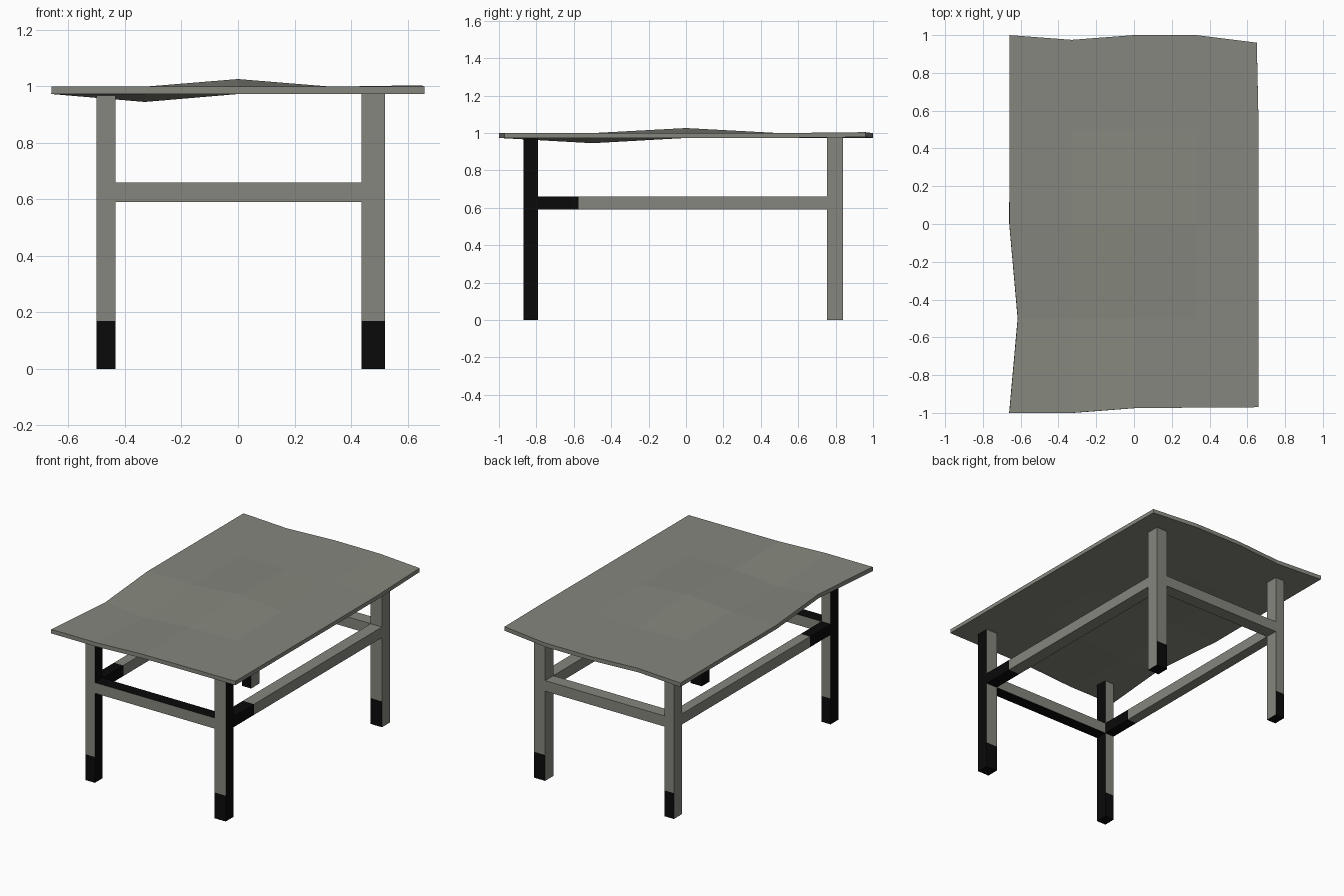
import bpy, bmesh
from mathutils import Vector

if "Cube" in bpy.data.objects:
    bpy.data.objects.remove(bpy.data.objects["Cube"])


def material(name, rgb):
    m = bpy.data.materials.new(name)
    m.diffuse_color = (*rgb, 1)
    m.use_nodes = True
    m.node_tree.nodes["Principled BSDF"].inputs["Base Color"].default_value = m.diffuse_color
    return m


GREY = material("weathered grey", (0.235, 0.24, 0.205))
BLACK = material("black", (0.003, 0.003, 0.003))
FOOT_Z, FRONT_Y = 0.17, -0.575   # where the black paint ends


def finish(name, bm):
    bmesh.ops.recalc_face_normals(bm, faces=bm.faces)
    me = bpy.data.meshes.new(name)
    bm.to_mesh(me)
    bm.free()
    me.materials.append(GREY)
    me.materials.append(BLACK)
    ob = bpy.data.objects.new(name, me)
    bpy.context.collection.objects.link(ob)
    return ob


def beam(name, xs, ys, zs):
    """Box cut at the paint lines; black is chosen by face direction and position."""
    bm = bmesh.new()
    bmesh.ops.create_cube(bm, size=1)
    for v in bm.verts:
        v.co = Vector([(r[0] + r[1]) / 2 + c * (r[1] - r[0])
                       for c, r in zip(v.co, (xs, ys, zs))])
    for co, no in (((0, 0, FOOT_Z), (0, 0, 1)), ((0, FRONT_Y, 0), (0, 1, 0))):
        bmesh.ops.bisect_plane(bm, geom=bm.verts[:] + bm.edges[:] + bm.faces[:],
                               plane_co=co, plane_no=no)
    bm.normal_update()
    for f in bm.faces:
        c = f.calc_center_median()
        if abs(f.normal.y) > 0.5:
            black = c.z < FOOT_Z
        else:
            black = c.y < FRONT_Y or c.z < 0.02
        f.material_index = int(black)
    return finish(name, bm)


# Warped table top: 4 x 4 grid with a few shifted points, then thickened
warp = {(0, 1): (0.045, 0, 0), (1, 1): (0, 0, -0.028), (2, 2): (0, 0, 0.027),
        (1, 4): (0, -0.025, 0), (4, 4): (-0.01, -0.04, 0.005),
        (2, 0): (0, 0.025, 0), (3, 0): (0, 0.028, 0), (4, 0): (0, 0.03, 0)}
bm = bmesh.new()
bmesh.ops.create_grid(bm, x_segments=4, y_segments=4, size=1)
for v in bm.verts:
    key = (round((v.co.x + 1) * 2), round((v.co.y + 1) * 2))
    v.co = Vector((v.co.x * 0.66, v.co.y, 0.999)) + Vector(warp.get(key, (0, 0, 0)))
top = finish("table_top", bm)
sol = top.modifiers.new("thickness", "SOLIDIFY")
sol.thickness, sol.offset = 0.026, -1

# Legs
LX, RX = (-0.50, -0.433), (0.438, 0.52)
FY, BY = (-0.87, -0.79), (0.755, 0.84)
for side, xs in (("left", LX), ("right", RX)):
    for end, ys in (("front", FY), ("back", BY)):
        beam(f"{end}_{side}_leg", xs, ys, (0, 0.98))

# Rails between the legs
RAIL = (0.59, 0.66)
beam("left_rail", LX, (FY[1], BY[0]), RAIL)
beam("right_rail", RX, (FY[1], BY[0]), RAIL)
beam("front_rail", (LX[1], RX[0]), FY, RAIL)
beam("back_rail", (LX[1], RX[0]), BY, RAIL)
